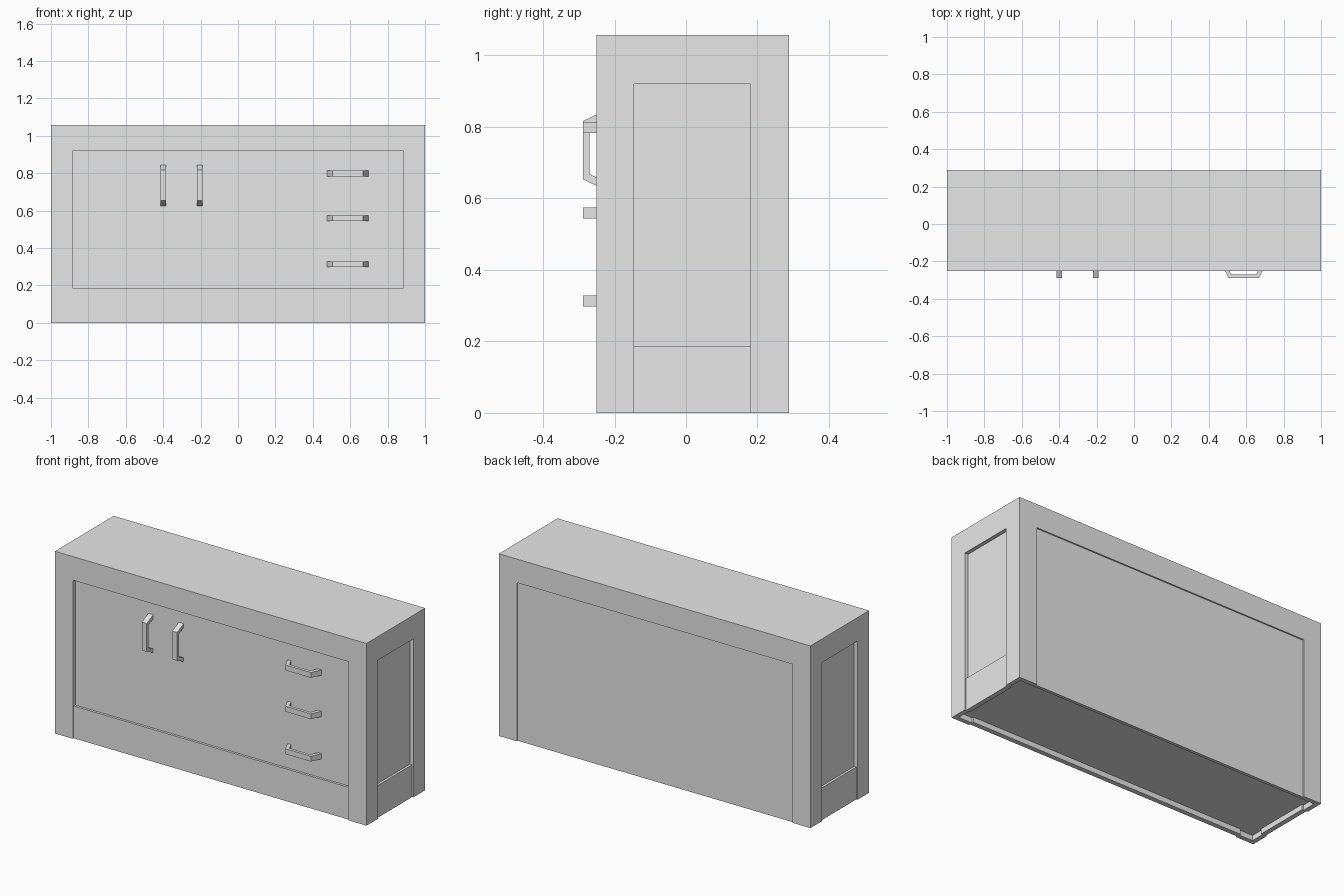
import bpy
import bmesh
from mathutils import Matrix, Vector

if "Cube" in bpy.data.objects:
    bpy.data.objects.remove(bpy.data.objects["Cube"])

FRONT, BACK, TOP = -0.25, 0.2875, 1.057
PANEL_X, PANEL_TOP, PLINTH_TOP = 0.885, 0.92, 0.187
SIDE_Y0, SIDE_Y1 = -0.145, 0.18
DEEP, SHALLOW = 0.022, 0.008

grey = bpy.data.materials.new("plain grey")
grey.use_nodes = True
colour = (0.8, 0.8, 0.8, 1)
grey.diffuse_color = colour
grey.node_tree.nodes["Principled BSDF"].inputs["Base Color"].default_value = colour


def finish(name, bm):
    bmesh.ops.recalc_face_normals(bm, faces=bm.faces)
    mesh = bpy.data.meshes.new(name)
    bm.to_mesh(mesh)
    bm.free()
    mesh.materials.append(grey)
    obj = bpy.data.objects.new(name, mesh)
    bpy.context.collection.objects.link(obj)
    return obj


def box(name, x, y, z):
    bm = bmesh.new()
    size = Vector((x[1] - x[0], y[1] - y[0], z[1] - z[0]))
    centre = Vector((sum(x), sum(y), sum(z))) / 2
    bmesh.ops.create_cube(bm, size=1, matrix=Matrix.Translation(centre) @ Matrix.Diagonal(size.to_4d()))
    return finish(name, bm)


def cut(target, x, y, z):
    """Cut a box-shaped recess out of the target and bake it in."""
    cutter = box("cutter", x, y, z)
    cutter.hide_render = True
    mod = target.modifiers.new("recess", 'BOOLEAN')
    mod.object = cutter
    mod.operation = 'DIFFERENCE'
    mod.solver = 'EXACT'
    bpy.context.view_layer.objects.active = target
    bpy.ops.object.modifier_apply(modifier=mod.name)
    bpy.data.objects.remove(cutter)


# Cabinet body with recessed panels between the corner posts
body = box("cabinet_body", (-1, 1), (FRONT, BACK), (0, TOP))
opening = (-0.1, PANEL_TOP)
cut(body, (-PANEL_X, PANEL_X), (FRONT - 0.1, FRONT + DEEP), opening)
cut(body, (-PANEL_X, PANEL_X), (BACK - SHALLOW, BACK + 0.1), opening)
for s in (-1, 1):
    cut(body, sorted((s * (1 - DEEP), s * 1.1)), (SIDE_Y0, SIDE_Y1), opening)

# Shallow hollow underneath
RIM, INNER = 0.026, 0.036
cut(body, (-1 + RIM, 1 - RIM), (FRONT + RIM, BACK - RIM), (-0.1, 0.03))

# Plinth boards between the posts
box("front_plinth", (-PANEL_X, PANEL_X), (FRONT + SHALLOW, FRONT + INNER), (0, PLINTH_TOP))
for s, side in ((-1, "right"), (1, "left")):
    box(side + "_plinth", sorted((s * (1 - SHALLOW), s * (1 - INNER))),
        (SIDE_Y0, SIDE_Y1), (0, PLINTH_TOP))


def handle(name, x, z, vertical=False):
    """Bracket handle: a splayed U profile given a square thickness."""
    half = [(0.11, -0.228), (0.082, -0.2875), (0.067, -0.27), (0.087, -0.228)]
    outer, inner = half[:2], half[2:]
    profile = outer + [(-a, y) for a, y in reversed(outer)]
    profile += [(-a, y) for a, y in reversed(inner)] + inner
    bm = bmesh.new()
    verts = [bm.verts.new((a, y, -0.0155)) for a, y in profile]
    face = bm.faces.new(verts)
    new = bmesh.ops.extrude_face_region(bm, geom=[face])["geom"]
    bmesh.ops.translate(bm, vec=(0, 0, 0.031),
                        verts=[v for v in new if isinstance(v, bmesh.types.BMVert)])
    turn = Matrix.Rotation(1.5707963 if vertical else 0, 4, 'Y')
    bm.transform(Matrix.Translation((x, 0, z)) @ turn)
    finish(name, bm)


# Door handles and drawer handles
for i, x in enumerate((-0.4, -0.205)):
    handle(f"door_handle_{i + 1}", x, 0.735, vertical=True)
for i, z in enumerate((0.799, 0.559, 0.313)):
    handle(f"drawer_handle_{i + 1}", 0.587, z)
